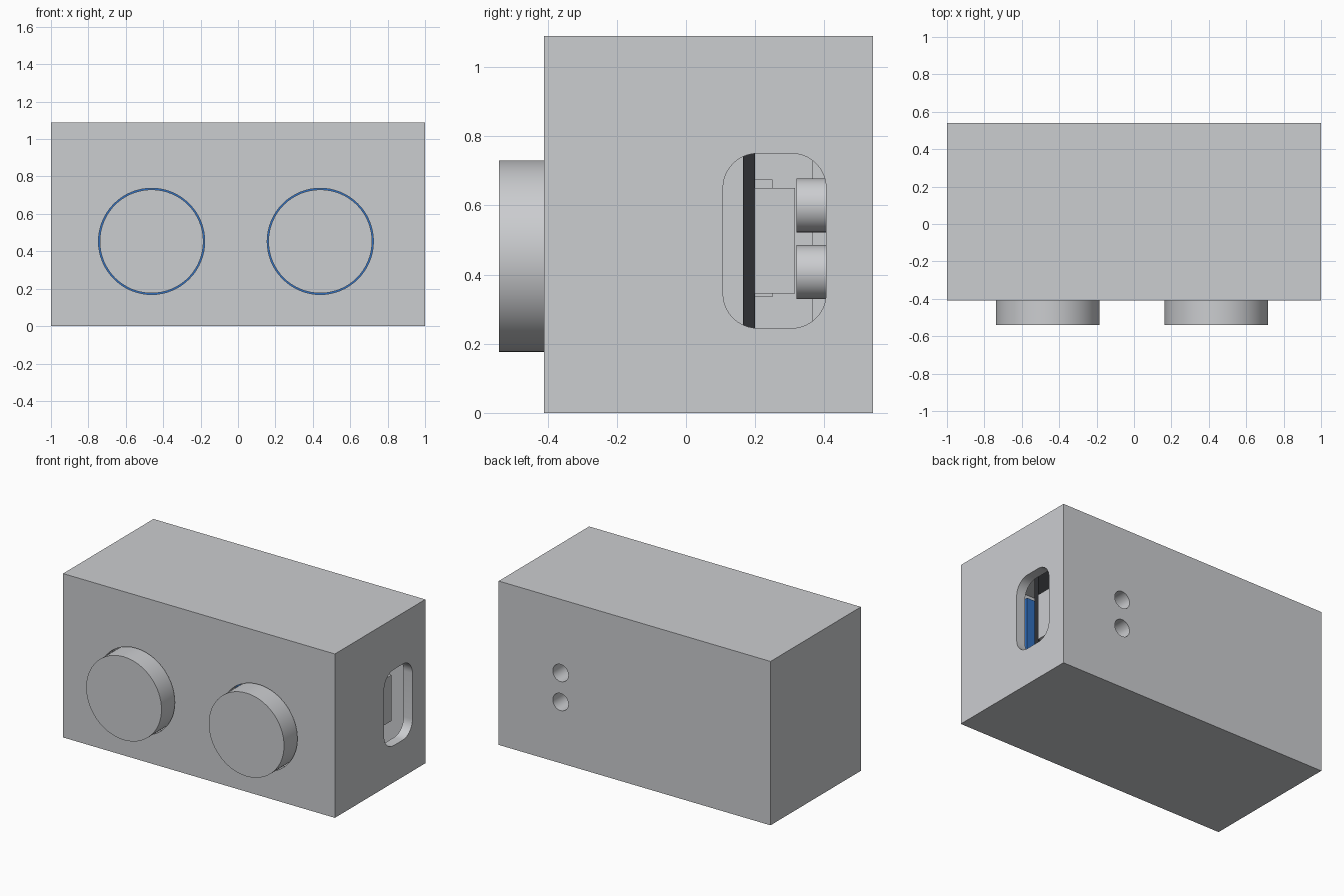
import bpy, bmesh, math
from mathutils import Matrix

cube = bpy.data.objects.get("Cube")
if cube:
    bpy.data.objects.remove(cube, do_unlink=True)


def material(name, rgb):
    m = bpy.data.materials.new(name)
    m.use_nodes = True
    m.diffuse_color = (*rgb, 1)
    m.node_tree.nodes["Principled BSDF"].inputs["Base Color"].default_value = (*rgb, 1)
    return m


grey = material("light_grey", (0.6, 0.61, 0.63))
blue = material("board_blue", (0.03, 0.155, 0.5))
dark = material("board_black", (0.028, 0.03, 0.034))


def finish(name, bm, mat):
    bmesh.ops.recalc_face_normals(bm, faces=bm.faces)
    me = bpy.data.meshes.new(name)
    bm.to_mesh(me)
    bm.free()
    me.materials.append(mat)
    ob = bpy.data.objects.new(name, me)
    bpy.context.collection.objects.link(ob)
    return ob


def box(name, xs, ys, zs, mat=grey, corner=0):
    """Box from ranges; corner rounds the edges that run along x."""
    bm = bmesh.new()
    size = [r[1] - r[0] for r in (xs, ys, zs)]
    mid = [sum(r) / 2 for r in (xs, ys, zs)]
    bmesh.ops.create_cube(bm, size=1, matrix=Matrix.Translation(mid) @ Matrix.Diagonal((*size, 1)))
    if corner:
        edges = [e for e in bm.edges if abs(e.verts[0].co.x - e.verts[1].co.x) > 1e-4]
        bmesh.ops.bevel(bm, geom=edges, offset=corner, segments=10, profile=0.5, affect='EDGES')
    return finish(name, bm, mat)


def cylinder(name, x, z, r, ys, mat=grey, sides=64):
    """Cylinder running along y."""
    bm = bmesh.new()
    place = Matrix.Translation((x, sum(ys) / 2, z)) @ Matrix.Rotation(math.pi / 2, 4, 'X')
    bmesh.ops.create_cone(bm, cap_ends=True, segments=sides, radius1=r, radius2=r,
                          depth=ys[1] - ys[0], matrix=place)
    return finish(name, bm, mat)


def combine(ob, tool, operation):
    mod = ob.modifiers.new("cut", 'BOOLEAN')
    mod.operation, mod.solver, mod.object = operation, 'EXACT', tool
    bpy.context.view_layer.update()
    graph = bpy.context.evaluated_depsgraph_get()
    me = bpy.data.meshes.new_from_object(ob.evaluated_get(graph))
    ob.modifiers.clear()
    ob.data = me
    bpy.data.objects.remove(tool, do_unlink=True)


def smooth(ob):
    bpy.ops.object.select_all(action='DESELECT')
    ob.select_set(True)
    bpy.context.view_layer.objects.active = ob
    bpy.ops.object.shade_smooth_by_angle(angle=math.radians(30))


WALL, FRONT, BACK, TOP = 0.065, -0.41, 0.54, 1.09
SENSOR_Z, SENSOR_X = 0.453, (-0.462, 0.44)
HOLE_X, HOLE_Z = 0.545, (0.407, 0.6)

# Hollow case with rear tubes, sensor openings and a side port
case = box("case", (-1, 1), (FRONT, BACK), (0, TOP))
combine(case, box("cavity", (-1 + WALL, 1 - WALL), (FRONT + WALL, BACK - WALL),
                  (WALL, TOP - WALL)), 'DIFFERENCE')
for z in HOLE_Z:
    combine(case, cylinder("tube", HOLE_X, z, 0.078, (0.32, BACK - 0.02)), 'UNION')
for z in HOLE_Z:
    combine(case, cylinder("tube_hole", HOLE_X, z, 0.057, (0.3, 0.6)), 'DIFFERENCE')
for x in SENSOR_X:
    combine(case, cylinder("opening", x, SENSOR_Z, 0.284, (-0.5, -0.3)), 'DIFFERENCE')
combine(case, box("port", (0.9, 1.1), (0.107, 0.405), (0.245, 0.75), corner=0.1), 'DIFFERENCE')
smooth(case)

# Pair of round sensors on a blue board
for side, x in zip(("right", "left"), SENSOR_X):
    smooth(cylinder(side + "_sensor", x, SENSOR_Z, 0.277, (-0.54, -0.125)))
box("sensor_board", (-0.79, 0.77), (-0.125, -0.07), (0.11, 0.8), blue)

# Dark main board with its plug socket facing the port
box("main_board", (-0.75, 0.91), (0.165, 0.2), (0.1, 0.9), dark)
box("socket", (0.71, 0.91), (0.2, 0.315), (0.345, 0.65))
box("socket_base", (0.67, 0.8), (0.2, 0.25), (0.335, 0.675))
box("inner_rib", (-0.9, -0.8), (0.365, 0.475), (0.1, 0.95))
